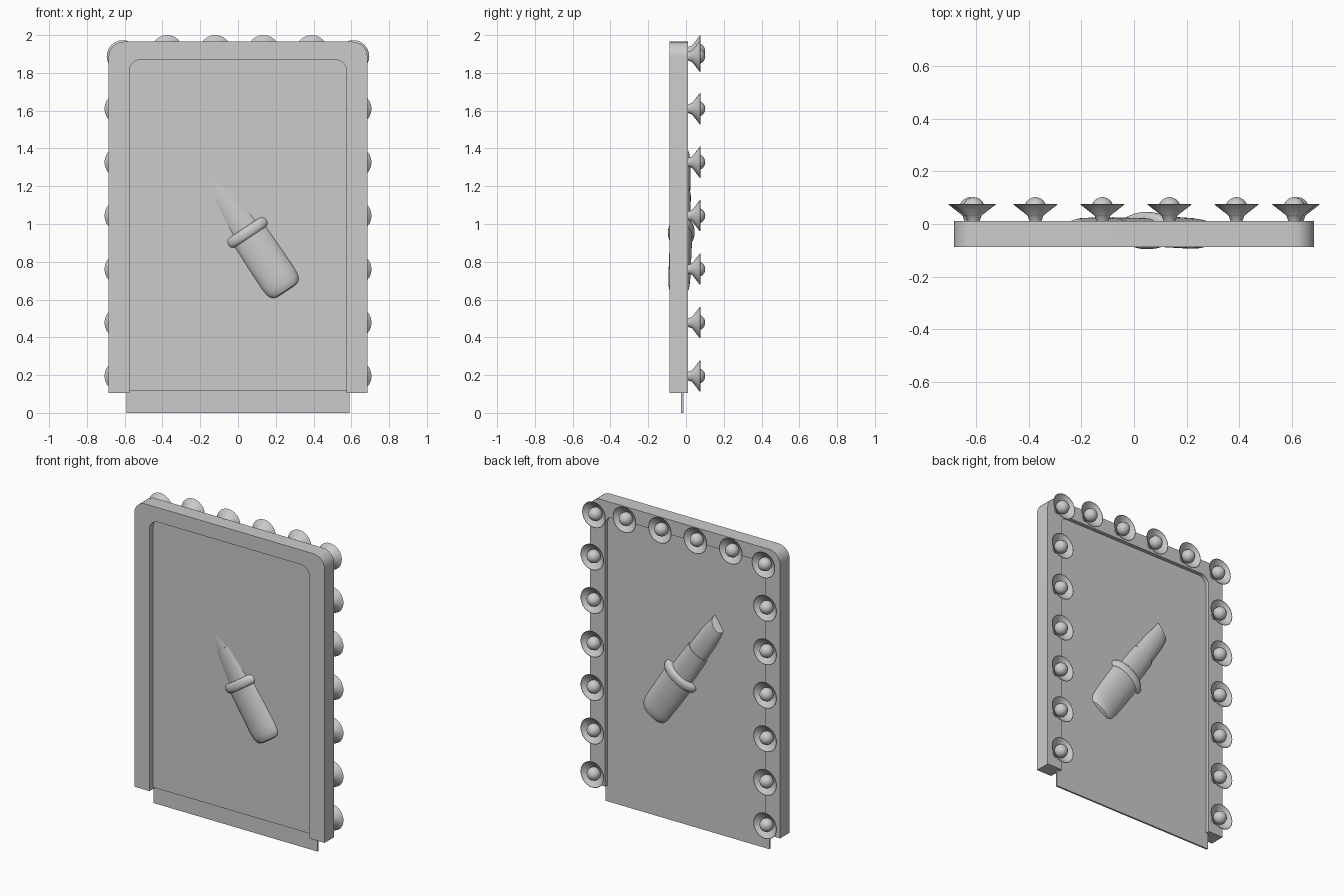
import bpy, bmesh, math
from mathutils import Matrix, Vector

if "Cube" in bpy.data.objects:
    bpy.data.objects.remove(bpy.data.objects["Cube"])


def add_object(name, bm, smooth=True):
    bmesh.ops.recalc_face_normals(bm, faces=bm.faces)
    mesh = bpy.data.meshes.new(name)
    bm.to_mesh(mesh)
    bm.free()
    obj = bpy.data.objects.new(name, mesh)
    bpy.context.collection.objects.link(obj)
    if smooth:
        bpy.ops.object.select_all(action='DESELECT')
        obj.select_set(True)
        bpy.context.view_layer.objects.active = obj
        bpy.ops.object.shade_smooth_by_angle(angle=math.radians(35))
    return obj


def prism(bm, points, y0, y1):
    """Extrude an (x, z) outline from y0 to y1."""
    face = bm.faces.new([bm.verts.new((x, y0, z)) for x, z in points])
    ext = bmesh.ops.extrude_face_region(bm, geom=[face], use_keep_orig=True)
    moved = [v for v in ext['geom'] if isinstance(v, bmesh.types.BMVert)]
    bmesh.ops.translate(bm, verts=moved, vec=(0, y1 - y0, 0))


def arch(half, bottom, top, radius, n=8):
    """Rounded-top outline from bottom left over to bottom right."""
    pts = [(-half, bottom)]
    for side, start in ((-1, math.pi), (1, math.pi / 2)):
        for i in range(n + 1):
            a = start - math.pi / 2 * i / n
            pts.append((side * (half - radius) + radius * math.cos(a),
                        top - radius + radius * math.sin(a)))
    return pts + [(half, bottom)]


def revolve(bm, profile, n=32):
    """Rings of (radius, height) around local z, returned as vertex rings."""
    rings = [[bm.verts.new((r * math.cos(2 * math.pi * i / n),
                            r * math.sin(2 * math.pi * i / n), h))
              for i in range(n)] for r, h in profile]
    for a, b in zip(rings, rings[1:]):
        for i in range(n):
            j = (i + 1) % n
            bm.faces.new((a[i], a[j], b[j], b[i]))
    return rings


# Frame: an arch open at the bottom
bm = bmesh.new()
prism(bm, arch(.685, .105, 1.965, .08) + arch(.575, .105, 1.87, .06)[::-1], -.088, .011)
add_object("mirror_frame", bm)

# Front panel
bm = bmesh.new()
prism(bm, arch(.58, .115, 1.875, .06), -.05, -.026)
add_object("front_panel", bm)

# Cracked glass, shard by shard
B, N1, N2, N3, C = (.18, 0), (.04, .32), (.26, .315), (-.19, .97), (0, 1.25)
L1, L2, L3, L4, L5 = [(.59, z) for z in (.15, .67, .82, 1.19, 1.29)]
R1, R2, R3 = [(-.59, z) for z in (.48, .65, 1.69)]
shards = [
    [B, (.59, 0), L1, N2, N1], [N2, L1, L2], [N1, N2, L2, L3], [N1, L3, L4, R1],
    [(-.59, 0), B, N1, R1], [R1, L4, L5, C, N3, R2], [N3, C, R3, R2],
    [C, L5, (.59, 1.875), (-.59, 1.875), R3],
]
bm = bmesh.new()
for shard in shards:
    prism(bm, shard, -.026, -.014)
add_object("glass_shards", bm, smooth=False)

# Light bulbs with flared cups around the back of the frame
spots = [(s * .622, .195 + .283 * i) for s in (-1, 1) for i in range(6)]
spots += [(-.61, 1.888), (.61, 1.888)]
spots += [(-.375 + .255 * i, 1.915) for i in range(4)]
cups, bulbs = bmesh.new(), bmesh.new()
to_back = Matrix.Rotation(-math.pi / 2, 4, 'X')
for x, z in spots:
    part = bmesh.new()
    rings = revolve(part, [(.022, .008), (.03, .032), (.085, .075), (.082, .0755), (.025, .034)], 24)
    part.faces.new(rings[0])
    part.faces.new(rings[-1])
    part.transform(Matrix.Translation((x, 0, z)) @ to_back)
    temp = bpy.data.meshes.new("cup_temp")
    part.to_mesh(temp)
    part.free()
    cups.from_mesh(temp)
    bpy.data.meshes.remove(temp)
    bmesh.ops.create_uvsphere(bulbs, u_segments=20, v_segments=12, radius=.042,
                              matrix=Matrix.Translation((x, .06, z)) @ to_back)
add_object("bulb_cups", cups)
add_object("bulbs", bulbs)

# Flattened lipstick stuck through the glass, leaning on its own axis
axis = Vector((-.555, .036, .832))
across = Vector((.832, 0, .555))
lean = Matrix((across, Vector((0, 1, 0)), axis)).transposed().to_4x4()
place = Matrix.Translation((.05, -.025, .955)) @ lean @ Matrix.Diagonal((1, .55, 1, 1))


def lipstick_part(name, profile, slanted=False):
    bm = bmesh.new()
    rings = revolve(bm, profile, 40)
    if slanted:
        for v in rings[-1]:
            v.co.z += .4 * v.co.x - .45 * v.co.y
    bm.faces.new(rings[0])
    bm.faces.new(rings[-1])
    bm.transform(place)
    add_object(name, bm)


lipstick_part("lipstick_case", [(.06, -.372), (.08, -.367), (.094, -.352), (.102, -.33),
                                (.106, -.29), (.108, 0)])
lipstick_part("lipstick_collar", [(.1, -.03)] + [
    (.105 + .024 * math.cos(a), .028 * math.sin(a))
    for a in [math.radians(-80 + 20 * i) for i in range(9)]] + [(.1, .03)])
lipstick_part("lipstick_tube", [(.085, 0), (.077, .234)])
lipstick_part("lipstick_bullet", [(.07, .2), (.07, .235), (.065, .38), (.058, .44), (.05, .498)], True)
